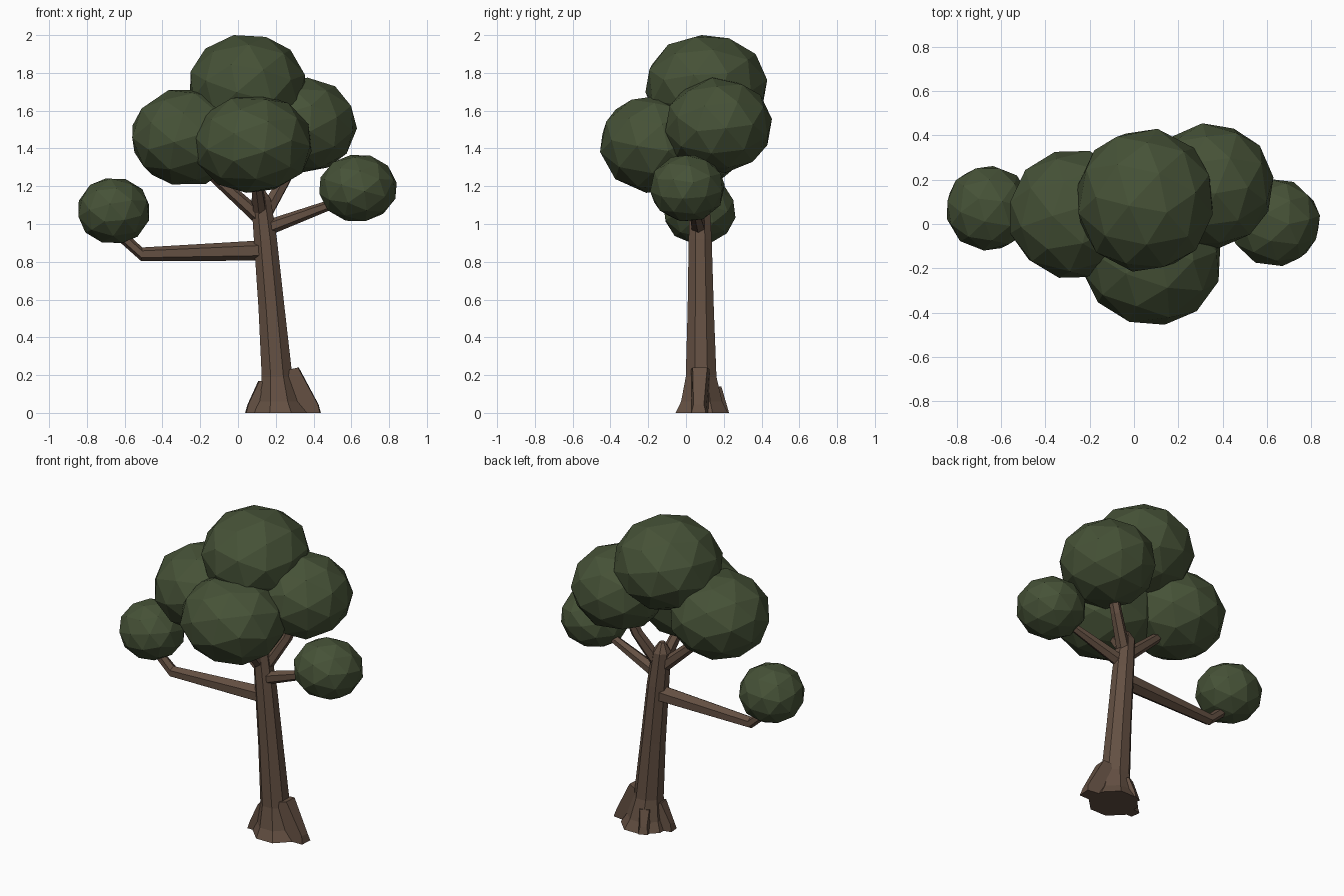
import bpy, bmesh, math
from mathutils import Vector, Euler

if "Cube" in bpy.data.objects:
    bpy.data.objects.remove(bpy.data.objects["Cube"])


def material(name, rgb):
    m = bpy.data.materials.new(name)
    m.diffuse_color = (*rgb, 1)
    m.use_nodes = True
    m.node_tree.nodes["Principled BSDF"].inputs["Base Color"].default_value = m.diffuse_color
    return m


bark = material("bark brown", (0.127, 0.080, 0.055))
leaf = material("leaf green", (0.061, 0.084, 0.038))


def add_object(name, bm, mat):
    bmesh.ops.recalc_face_normals(bm, faces=bm.faces)
    mesh = bpy.data.meshes.new(name)
    bm.to_mesh(mesh)
    bm.free()
    mesh.materials.append(mat)
    ob = bpy.data.objects.new(name, mesh)
    bpy.context.collection.objects.link(ob)
    return ob


def tube(name, path, sides, flat=False, turn=0.0):
    """Faceted tube along (x, y, z, radius) points; flat keeps rings level."""
    bm = bmesh.new()
    pts = [Vector(p[:3]) for p in path]
    rings = []
    for i, p in enumerate(pts):
        d = (pts[min(i + 1, len(pts) - 1)] - pts[max(i - 1, 0)]).normalized()
        if flat:
            u, v = Vector((1, 0, 0)), Vector((0, 1, 0))
        else:
            u = d.cross(Vector((0, 0, 1))).normalized()
            v = u.cross(d)
        ring = []
        for k in range(sides):
            a = 2 * math.pi * (k + 0.5) / sides + turn
            ring.append(bm.verts.new(p + path[i][3] * (u * math.cos(a) + v * math.sin(a))))
        rings.append(ring)
    for a, b in zip(rings, rings[1:]):
        for k in range(sides):
            n = (k + 1) % sides
            bm.faces.new((a[k], a[n], b[n], b[k]))
    bm.faces.new(rings[0])
    bm.faces.new(rings[-1])
    return add_object(name, bm, bark)


# Leaning trunk with flared foot
tube("trunk", [(0.225, 0.083, 0, 0.150), (0.218, 0.083, 0.06, 0.118),
               (0.207, 0.08, 0.19, 0.088), (0.178, 0.078, 0.55, 0.075),
               (0.145, 0.075, 0.92, 0.066), (0.122, 0.072, 1.13, 0.056),
               (0.118, 0.072, 1.19, 0.018)], 8, flat=True)


# Buttress roots: wedges running from the trunk down to the ground
def root(name, angle, height, reach, width):
    bm = bmesh.new()
    d = Vector((math.cos(angle), math.sin(angle), 0))
    s = Vector((-d.y, d.x, 0))
    c = Vector((0.215, 0.08, 0))
    up = Vector((0, 0, 1))
    profile = [(0.03, 0, 1.0), (reach, 0, 0.7), (reach - 0.012, 0.045, 0.5),
               (0.105, height, 0.7), (0.06, height - 0.01, 0.9)]
    sides = [[bm.verts.new(c + d * r + up * z + s * (e * width * w)) for r, z, w in profile]
             for e in (-1, 1)]
    bm.faces.new(sides[0])
    bm.faces.new(sides[1])
    for i in range(5):
        j = (i + 1) % 5
        bm.faces.new((sides[0][i], sides[0][j], sides[1][j], sides[1][i]))
    add_object(name, bm, bark)


root("root_right", -0.06, 0.24, 0.222, 0.055)
root("root_left", math.pi + 0.1, 0.17, 0.175, 0.045)
root("root_back", 2.0, 0.14, 0.150, 0.040)

# Branches, each reaching into its leaf clump
tube("left_branch", [(0.14, 0.075, 0.86, 0.054), (-0.51, 0.07, 0.84, 0.036),
                     (-0.61, 0.07, 0.93, 0.030), (-0.66, 0.07, 1.02, 0.026)], 6)
tube("right_branch", [(0.13, 0.07, 0.97, 0.042), (0.47, 0.04, 1.095, 0.027),
                      (0.60, 0.02, 1.16, 0.022)], 6)
tube("upper_left_branch", [(0.12, 0.07, 1.03, 0.040), (-0.12, 0.055, 1.245, 0.030),
                           (-0.22, 0.05, 1.36, 0.026)], 6)
tube("upper_right_branch", [(0.13, 0.07, 1.03, 0.042), (0.25, 0.14, 1.24, 0.034),
                            (0.32, 0.17, 1.42, 0.028)], 6)
tube("upper_front_branch", [(0.12, 0.07, 1.05, 0.040), (0.10, -0.05, 1.20, 0.032),
                            (0.09, -0.12, 1.36, 0.026)], 6)

# Leaf clumps: faceted balls fitted to (x, y, z) low and high limits
clumps = {
    "top_clump": ((-0.255, -0.215, 1.46), (0.355, 0.43, 2.0), (0.3, 0.2, 0.5)),
    "left_clump": ((-0.56, -0.243, 1.21), (0.02, 0.33, 1.71), (0.7, 0.1, 1.1)),
    "front_clump": ((-0.23, -0.455, 1.165), (0.39, 0.14, 1.685), (0.2, 0.6, 0.3)),
    "right_clump": ((0.06, -0.11, 1.27), (0.63, 0.455, 1.775), (0.5, 0.4, 0.9)),
    "small_right_clump": ((0.43, -0.19, 1.015), (0.84, 0.205, 1.365), (0.1, 0.3, 0.2)),
    "small_left_clump": ((-0.845, -0.12, 0.90), (-0.47, 0.262, 1.24), (0.4, 0.8, 0.6)),
}
for name, (low, high, rot) in clumps.items():
    bm = bmesh.new()
    bmesh.ops.create_icosphere(bm, subdivisions=2, radius=1)
    bmesh.ops.rotate(bm, verts=bm.verts, matrix=Euler(rot).to_matrix())
    for axis in range(3):
        lo = min(v.co[axis] for v in bm.verts)
        hi = max(v.co[axis] for v in bm.verts)
        for v in bm.verts:
            t = (v.co[axis] - lo) / (hi - lo)
            v.co[axis] = low[axis] + t * (high[axis] - low[axis])
    add_object(name, bm, leaf)
